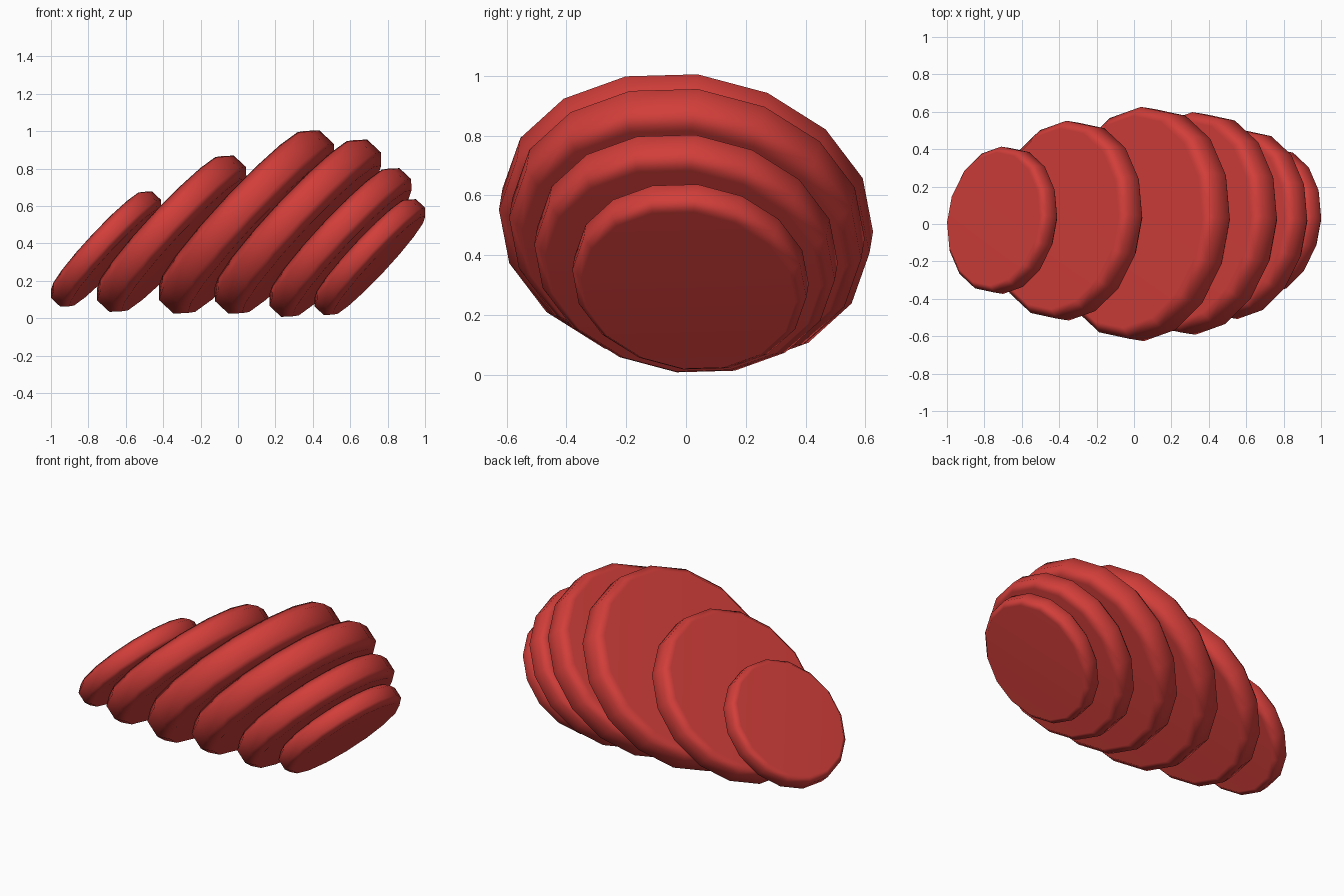
import bpy, bmesh
from math import radians
from mathutils import Matrix

if "Cube" in bpy.data.objects:
    bpy.data.objects.remove(bpy.data.objects["Cube"])

red = bpy.data.materials.new("tomato red")
red.diffuse_color = (0.64, 0.048, 0.042, 1)
red.use_nodes = True
red.node_tree.nodes["Principled BSDF"].inputs["Base Color"].default_value = red.diffuse_color

# lean back, swing slightly sideways, then turn the polygon corners
TILT = (Matrix.Rotation(radians(-47), 4, 'Y')
        @ Matrix.Rotation(radians(-6.6), 4, 'X')
        @ Matrix.Rotation(radians(3), 4, 'Z'))


def add_slice(name, radius, centre):
    """16-sided disc with chamfered rims, leaning back over its neighbour."""
    bm = bmesh.new()
    bmesh.ops.create_cone(bm, cap_ends=True, cap_tris=False, segments=16,
                          radius1=radius, radius2=radius, depth=0.34 * radius)
    rims = [e for e in bm.edges if abs(e.verts[0].co.z - e.verts[1].co.z) < 1e-5]
    bmesh.ops.bevel(bm, geom=rims, offset=0.085 * radius, segments=1,
                    profile=0.5, affect='EDGES')
    bm.transform(TILT)
    for f in bm.faces:
        f.smooth = True
    mesh = bpy.data.meshes.new(name)
    bm.to_mesh(mesh)
    bm.free()
    mesh.materials.append(red)
    obj = bpy.data.objects.new(name, mesh)
    obj.location = centre
    bpy.context.collection.objects.link(obj)
    # keep the big cut faces flat-looking with soft rims
    obj.modifiers.new("flat caps", 'WEIGHTED_NORMAL')


# row of slices: radius, centre
slices = [
    (0.393, (-0.705, 0.02, 0.37)),
    (0.533, (-0.355, 0.018, 0.452)),
    (0.625, (0.045, 0.0, 0.515)),
    (0.594, (0.32, 0.003, 0.49)),
    (0.507, (0.547, 0.0, 0.405)),
    (0.395, (0.705, 0.015, 0.327)),
]
for i, (radius, centre) in enumerate(slices, 1):
    add_slice(f"slice_{i}", radius, centre)
